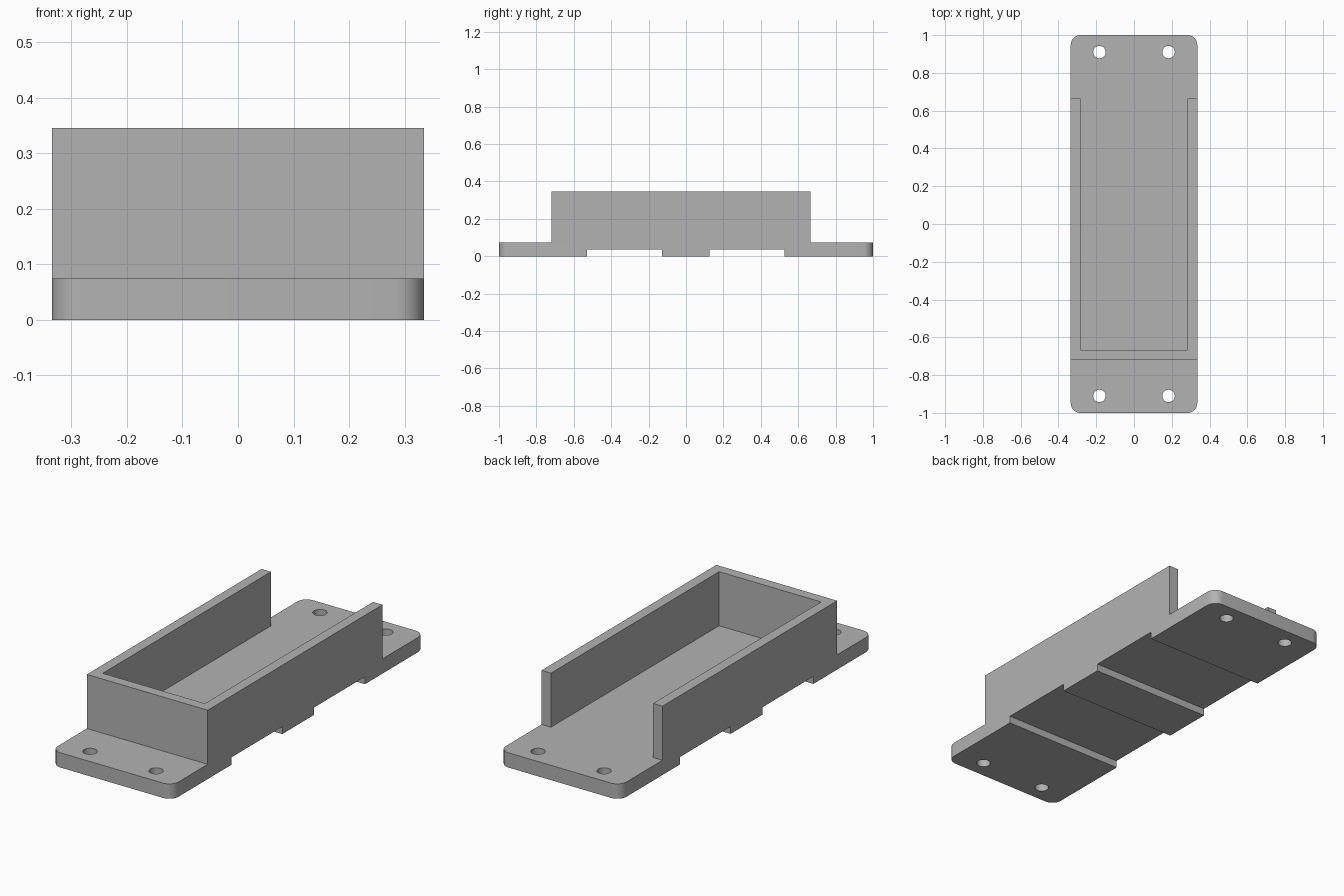
import bpy
import bmesh
from math import radians
from mathutils import Matrix, Vector

if "Cube" in bpy.data.objects:
    bpy.data.objects.remove(bpy.data.objects["Cube"], do_unlink=True)

HALF_WIDTH = 0.335
BASE_TOP = 0.074
WALL_TOP = 0.345
WALL_FRONT, WALL_BACK = -0.718, 0.665
WALL = 0.052
GROOVE = 0.037

grey = bpy.data.materials.new("plain grey")
grey.use_nodes = True
colour = (0.45, 0.45, 0.45, 1)
grey.diffuse_color = colour
grey.node_tree.nodes["Principled BSDF"].inputs["Base Color"].default_value = colour


def make_object(name, bm):
    bmesh.ops.recalc_face_normals(bm, faces=bm.faces)
    mesh = bpy.data.meshes.new(name)
    bm.to_mesh(mesh)
    bm.free()
    mesh.materials.append(grey)
    obj = bpy.data.objects.new(name, mesh)
    bpy.context.collection.objects.link(obj)
    return obj


def cut(target, bm):
    """Subtract a solid from the target and discard the cutter."""
    cutter = make_object("cutter", bm)
    cutter.hide_render = True
    mod = target.modifiers.new("cut", "BOOLEAN")
    mod.operation = "DIFFERENCE"
    mod.solver = "EXACT"
    mod.object = cutter
    bpy.context.view_layer.objects.active = target
    bpy.ops.object.modifier_apply(modifier=mod.name)
    bpy.data.objects.remove(cutter, do_unlink=True)


# Side profile with mounting flanges, raised tray and two strap grooves
profile = [(-1, 0), (-0.53, 0), (-0.53, GROOVE), (-0.128, GROOVE), (-0.128, 0),
           (0.125, 0), (0.125, GROOVE), (0.526, GROOVE), (0.526, 0), (1, 0),
           (1, BASE_TOP), (WALL_BACK, BASE_TOP), (WALL_BACK, WALL_TOP),
           (WALL_FRONT, WALL_TOP), (WALL_FRONT, BASE_TOP), (-1, BASE_TOP)]
bm = bmesh.new()
face = bm.faces.new([bm.verts.new((-HALF_WIDTH, y, z)) for y, z in profile])
side = bmesh.ops.extrude_face_region(bm, geom=[face])["geom"]
bmesh.ops.translate(bm, vec=(2 * HALF_WIDTH, 0, 0),
                    verts=[v for v in side if isinstance(v, bmesh.types.BMVert)])

# Rounded flange corners
corners = [e for e in bm.edges
           if all(abs(v.co.y) > 0.99 for v in e.verts)
           and abs(e.verts[0].co.z - e.verts[1].co.z) > 0.01]
bmesh.ops.bevel(bm, geom=corners, offset=0.052, segments=8, profile=0.5,
                affect="EDGES")
tray = make_object("mounting_tray", bm)

# Open-ended cavity
low = Vector((WALL - HALF_WIDTH, WALL_FRONT + WALL, BASE_TOP))
high = Vector((HALF_WIDTH - WALL, WALL_BACK + 0.1, WALL_TOP + 0.1))
bm = bmesh.new()
bmesh.ops.create_cube(bm, size=1, matrix=Matrix.Translation((low + high) / 2)
                      @ Matrix.Diagonal((*(high - low), 1)))
cut(tray, bm)

# Screw holes
bm = bmesh.new()
for x in (-0.183, 0.183):
    for y in (-0.91, 0.91):
        bmesh.ops.create_cone(bm, cap_ends=True, segments=32, radius1=0.033,
                              radius2=0.033, depth=0.4,
                              matrix=Matrix.Translation((x, y, 0)))
cut(tray, bm)

# Smooth only the rounded corners and holes
bpy.ops.object.select_all(action="DESELECT")
tray.select_set(True)
bpy.context.view_layer.objects.active = tray
bpy.ops.object.shade_smooth_by_angle(angle=radians(30))
